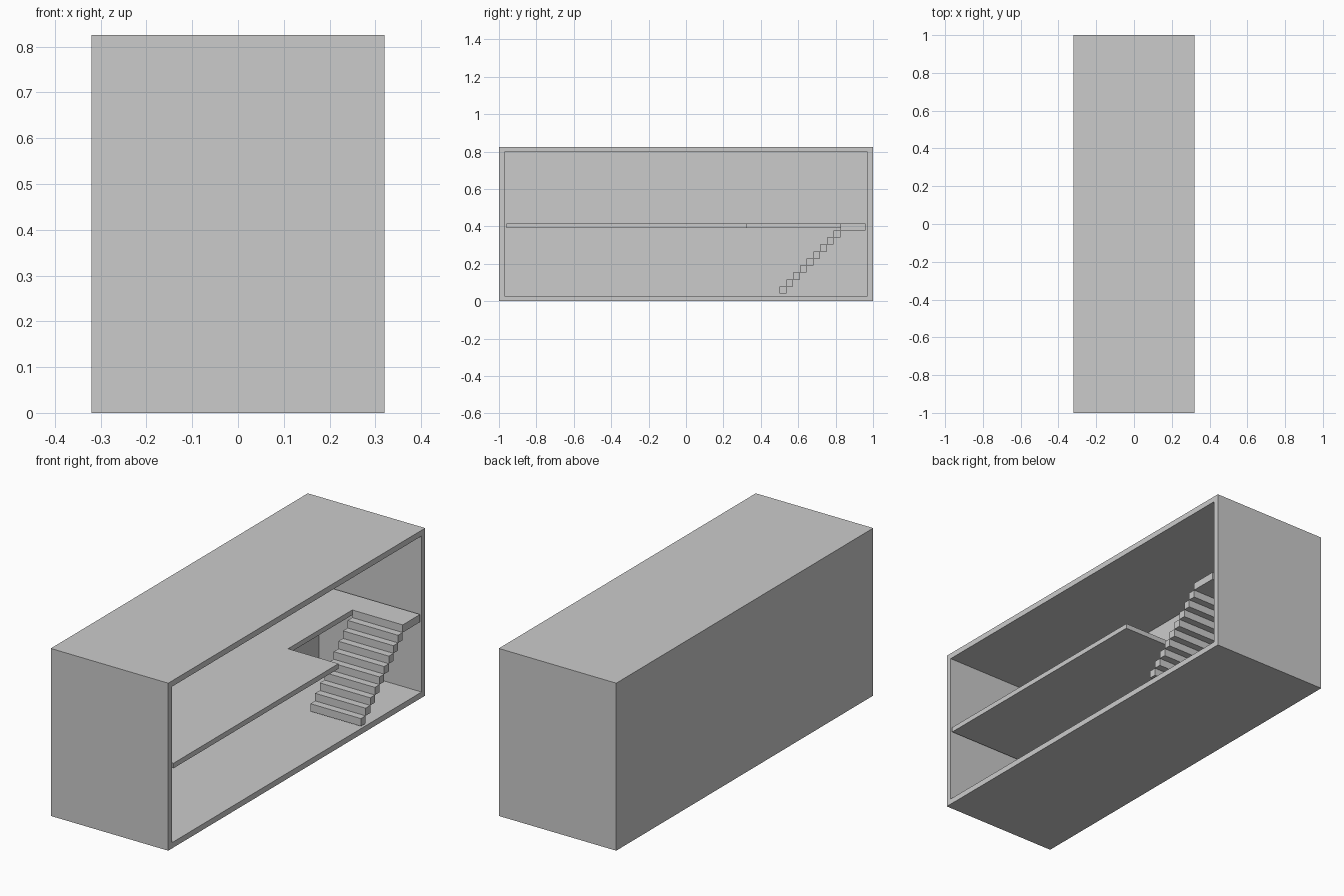
import bpy, bmesh

if "Cube" in bpy.data.objects:
    bpy.data.objects.remove(bpy.data.objects["Cube"])

W, H = 0.32, 0.825        # half width, height
WALL, BACK = 0.04, -0.24  # rim thickness, inner face of back wall
FLOOR_Z, SLAB_Z = 0.415, 0.39
HOLE_X, HOLE_Y = 0.045, 0.325
END_Y = 1 - WALL


def finish(name, bm):
    bmesh.ops.recalc_face_normals(bm, faces=bm.faces)
    mesh = bpy.data.meshes.new(name)
    bm.to_mesh(mesh)
    bm.free()
    obj = bpy.data.objects.new(name, mesh)
    bpy.context.collection.objects.link(obj)
    return obj


def add_box(bm, lo, hi):
    verts = bmesh.ops.create_cube(bm, size=1)["verts"]
    for v in verts:
        for i in range(3):
            v.co[i] = hi[i] if v.co[i] > 0 else lo[i]


# Outer shell, hollowed from its open right side
bm = bmesh.new()
add_box(bm, (-W, -1, 0), (W, 1, H))
bm.normal_update()
opening = next(f for f in bm.faces if f.normal.x > 0.9)
bmesh.ops.inset_region(bm, faces=[opening], thickness=WALL)
ext = bmesh.ops.extrude_discrete_faces(bm, faces=[opening])
for v in ext["faces"][0].verts:
    v.co.x = BACK
finish("building_shell", bm)

# L-shaped upper floor leaving a stairwell
bm = bmesh.new()
outline = [(BACK, -END_Y), (W, -END_Y), (W, HOLE_Y), (HOLE_X, HOLE_Y),
           (HOLE_X, END_Y), (BACK, END_Y)]
face = bm.faces.new([bm.verts.new((x, y, SLAB_Z)) for x, y in outline])
ext = bmesh.ops.extrude_face_region(bm, geom=[face])
bmesh.ops.translate(bm, vec=(0, 0, FLOOR_Z - SLAB_Z),
                    verts=[v for v in ext["geom"] if isinstance(v, bmesh.types.BMVert)])
finish("upper_floor", bm)

# Staircase: nine diagonal treads and a landing
bm = bmesh.new()
START, TOP, STEPS = 0.5, 0.825, 9
run = (TOP - START) / STEPS
rise = (FLOOR_Z - WALL) / (STEPS + 1)
for i in range(STEPS):
    y, z = START + i * run, WALL + i * rise
    add_box(bm, (HOLE_X, y, z), (W, y + run, z + rise))
add_box(bm, (HOLE_X, TOP, FLOOR_Z - rise), (W, END_Y, FLOOR_Z))
finish("staircase", bm)
